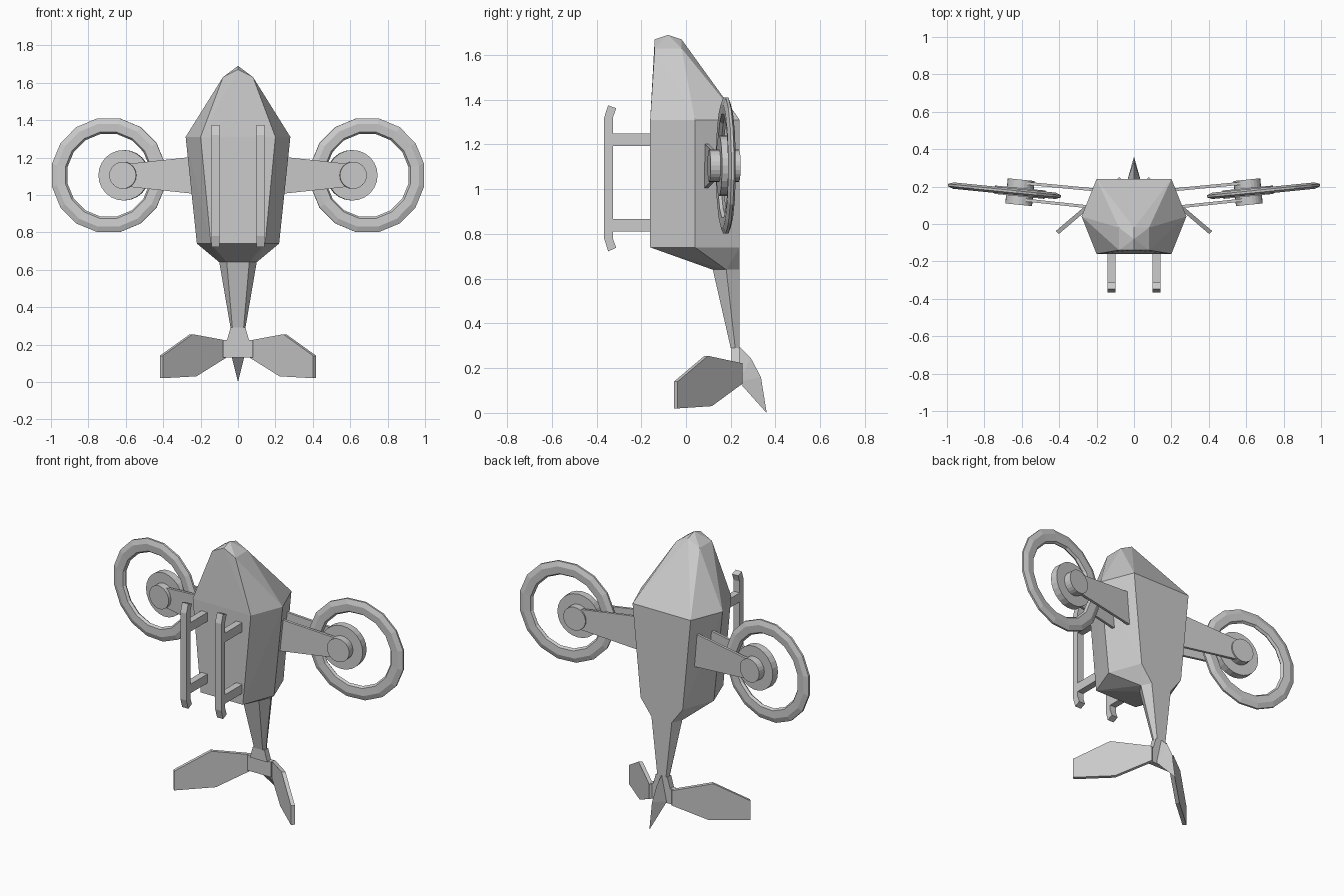
import bpy, bmesh, math
from mathutils import Matrix, Vector

if "Cube" in bpy.data.objects:
    bpy.data.objects.remove(bpy.data.objects["Cube"])


def finish(bm, name):
    bmesh.ops.recalc_face_normals(bm, faces=bm.faces)
    me = bpy.data.meshes.new(name)
    bm.to_mesh(me)
    bm.free()
    ob = bpy.data.objects.new(name, me)
    bpy.context.collection.objects.link(ob)
    return ob


def hull(name, pts):
    """Faceted solid wrapped around a few points."""
    bm = bmesh.new()
    for p in pts:
        bm.verts.new(p)
    res = bmesh.ops.convex_hull(bm, input=bm.verts)
    loose = [v for v in bm.verts if not v.link_faces]
    bmesh.ops.delete(bm, geom=loose, context='VERTS')
    bmesh.ops.dissolve_limit(bm, angle_limit=0.02, verts=bm.verts, edges=bm.edges)
    return finish(bm, name)


def hexagon(z, front, mid, back):
    """Mirrored six-sided section, each argument (half width, y)."""
    return [(s * w, y, z) for w, y in (front, mid, back) for s in (-1, 1)]


def box(name, x0, x1, y0, y1, z0, z1):
    return hull(name, [(x, y, z) for x in (x0, x1) for y in (y0, y1) for z in (z0, z1)])


def lathe(name, profile, segs, matrix):
    """Closed (radius, y) profile turned around the local y axis."""
    bm = bmesh.new()
    rings = []
    for i in range(segs):
        a = 2 * math.pi * (i + 0.5) / segs
        rings.append([bm.verts.new((r * math.cos(a), y, r * math.sin(a))) for r, y in profile])
    n = len(profile)
    for i in range(segs):
        p, q = rings[i], rings[(i + 1) % segs]
        for j in range(n):
            k = (j + 1) % n
            bm.faces.new((p[j], p[k], q[k], q[j]))
    bm.transform(matrix)
    return finish(bm, name)


def disc(name, r, depth, segs, matrix):
    bm = bmesh.new()
    bmesh.ops.create_cone(bm, cap_ends=True, segments=segs, radius1=r, radius2=r, depth=depth,
                          matrix=matrix @ Matrix.Rotation(math.pi / 2, 4, 'X'))
    return finish(bm, name)


# Fuselage with faceted nose
hull("fuselage",
     hexagon(0.64, (0.06, 0.12), (0.10, 0.18), (0.07, 0.24))
     + hexagon(0.74, (0.145, -0.16), (0.22, 0.04), (0.145, 0.24))
     + hexagon(1.31, (0.20, -0.16), (0.28, 0.04), (0.20, 0.24))
     + [(s * 0.08, y, 1.63) for s in (-1, 1) for y in (-0.14, -0.02)]
     + [(0, -0.14, 1.67), (0, -0.08, 1.69), (0, -0.02, 1.67)])

# Tail boom and the plate that carries the fins
hull("tail_boom",
     hexagon(0.64, (0.06, 0.12), (0.10, 0.18), (0.07, 0.24))
     + hexagon(0.29, (0.03, 0.20), (0.04, 0.22), (0.03, 0.24)))
hull("tail_neck", [(s * w, y, z) for s in (-1, 1) for y in (0.203, 0.24)
                   for w, z in ((0.04, 0.29), (0.06, 0.22))])
hull("tail_plate", [(s * 0.08, y, z) for s in (-1, 1) for y in (0.21, 0.24)
                    for z in (0.13, 0.225)])

# Upright tail fin
hull("rear_fin", [(0, 0.235, 0.30), (0.035, 0.235, 0.14), (-0.035, 0.235, 0.14),
                  (0, 0.29, 0.245), (0, 0.335, 0.16), (0.018, 0.29, 0.09),
                  (-0.018, 0.29, 0.09), (0, 0.36, 0.005), (0, 0.36, 0.0)])

FIN = [(0.07, 0.222), (0.25, 0.255), (0.41, 0.14), (0.41, 0.02), (0.23, 0.03), (0.07, 0.13)]
RIM = [(0.31, -0.006), (0.31, 0.006), (0.28, 0.017), (0.235, 0.014),
       (0.225, 0.0), (0.235, -0.014), (0.28, -0.017)]

for s, side in ((1, "right"), (-1, "left")):
    # Slanted side fin
    hull(side + "_tail_fin", [(s * (x + o), 0.235 - 0.85 * (x - 0.08) + o, z)
                              for x, z in FIN for o in (-0.008, 0.008)])

    # Ring, rotor disc and motor cap, tilted slightly
    tilt = Matrix.Rotation(s * 0.1, 4, 'Z')
    ring_at = Matrix.Translation((s * 0.692, 0.178, 1.105)) @ tilt
    hub_at = Matrix.Translation((s * 0.61, 0.17, 1.105)) @ tilt
    lathe(side + "_rotor_ring", RIM, 16, ring_at)
    disc(side + "_rotor_disc", 0.135, 0.045, 24, hub_at)
    disc(side + "_motor_hub", 0.072, 0.135, 24, hub_at)

    # Twin tapered arms to the hub
    for arm, y0, y1 in (("front", 0.085, 0.13), ("back", 0.18, 0.22)):
        hull(f"{side}_{arm}_arm", [(s * x, y + t, 1.105 + k * h)
                                   for x, y, h in ((0.18, y0, 0.105), (0.60, y1, 0.06))
                                   for t in (-0.008, 0.008) for k in (-1, 1)])

    # Landing skid with bent ends and two struts
    x0, x1 = s * 0.12 - 0.021, s * 0.12 + 0.021
    box(side + "_skid_bar", x0, x1, -0.366, -0.327, 0.78, 1.32)
    for end, za, zb, zc in (("top", 1.32, 1.375, 1.362), ("bottom", 0.78, 0.722, 0.738)):
        hull(f"{side}_skid_{end}", [(x, y, z) for x in (x0, x1) for y, z in
                                    ((-0.366, za), (-0.327, za), (-0.348, zb), (-0.312, zc))])
    for end, z in (("upper", 1.222), ("lower", 0.838)):
        box(f"{side}_{end}_skid_strut", x0, x1, -0.34, -0.14, z - 0.028, z + 0.028)
